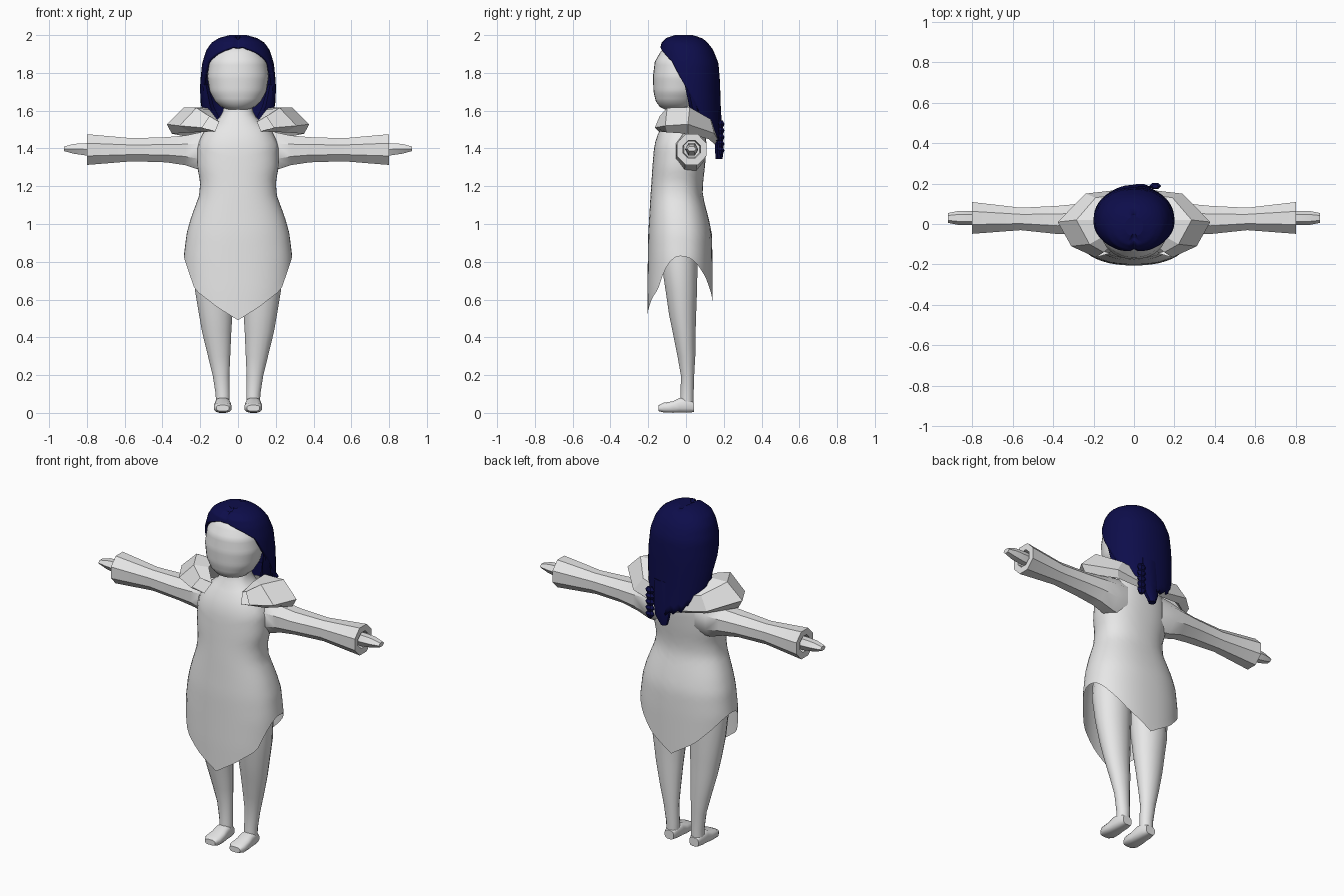
import bpy, bmesh, math

old = bpy.data.objects.get("Cube")
if old:
    bpy.data.objects.remove(old, do_unlink=True)


def material(name, color):
    m = bpy.data.materials.new(name)
    m.use_nodes = True
    m.diffuse_color = color
    bsdf = next(n for n in m.node_tree.nodes if n.type == 'BSDF_PRINCIPLED')
    bsdf.inputs["Base Color"].default_value = color
    bsdf.inputs["Roughness"].default_value = 0.8
    return m


GREY = material("pale grey", (0.8, 0.8, 0.8, 1))
NAVY = material("navy hair", (0.004, 0.004, 0.07, 1))


def lerp(table, t):
    """Interpolate rows of (key, values...) sorted by rising key."""
    if t <= table[0][0]:
        return table[0][1:]
    for a, b in zip(table, table[1:]):
        if t <= b[0]:
            f = (t - a[0]) / (b[0] - a[0])
            return [p + (q - p) * f for p, q in zip(a[1:], b[1:])]
    return table[-1][1:]


def oval(angle, n):
    """Point on a rounded square, angle 0 facing the front."""
    s, c = math.sin(angle), -math.cos(angle)
    return (math.copysign(abs(s) ** (2 / n), s), math.copysign(abs(c) ** (2 / n), c))


def skin(name, rows, mat, wrap=True, cap=True, close=False, smooth=40, mirror=False):
    """Join rows of points with quads."""
    bm = bmesh.new()
    vs = [[bm.verts.new(p) for p in row] for row in rows]
    n = len(vs[0])
    pairs = list(zip(vs, vs[1:])) + ([(vs[-1], vs[0])] if close else [])
    for a, b in pairs:
        for i in range(n if wrap else n - 1):
            j = (i + 1) % n
            bm.faces.new((a[i], a[j], b[j], b[i]))
    if cap:
        bm.faces.new(vs[0])
        bm.faces.new(vs[-1])
    bmesh.ops.recalc_face_normals(bm, faces=bm.faces)
    me = bpy.data.meshes.new(name)
    bm.to_mesh(me)
    bm.free()
    me.materials.append(mat)
    for p in me.polygons:
        p.use_smooth = smooth > 0
    if smooth:
        me.set_sharp_from_angle(angle=math.radians(smooth))
    ob = bpy.data.objects.new(name, me)
    bpy.context.collection.objects.link(ob)
    if mirror:
        ob.modifiers.new("mirror", 'MIRROR').use_clip = True
    return ob


def tube(name, axis, rings, sides, mat, n=2, **kw):
    """Loft rings of (position, centre u, centre v, radius u, radius v)."""
    rows = []
    for pos, cu, cv, ru, rv in rings:
        row = []
        for i in range(sides):
            u, v = oval(2 * math.pi * (i + 0.5) / sides, n)
            p = [cu + ru * u, cv + rv * v]
            p.insert("xyz".index(axis), pos)
            row.append(p)
        rows.append(row)
    return skin(name, rows, mat, **kw)


def drape(name, profile, hem, top, mat, columns=48, steps=18, n=2.3, power=1, cap=False):
    """Hang a sheet round a (z, half width, front y, back y) profile, cut at hem(angle)."""
    rows = []
    for k in range(steps + 1):
        row = []
        for i in range(columns):
            a = 2 * math.pi * i / columns
            z = top - (top - hem(a)) * (k / steps) ** power
            w, front, back = lerp(profile, z)
            u, v = oval(a, n)
            row.append((w * u, (front + back) / 2 + v * (back - front) / 2, z))
        rows.append(row)
    return skin(name, rows, mat, cap=cap)


# Head
drape("head", [(1.605, .05, -.11, .02), (1.615, .085, -.135, .04), (1.65, .122, -.16, .06),
               (1.7, .15, -.172, .09), (1.78, .163, -.175, .11), (1.86, .153, -.165, .11),
               (1.92, .12, -.13, .09), (1.96, .04, -.07, .04)],
      lambda a: 1.605, 1.96, GREY, columns=32, steps=24, n=2.1, cap=True)

# Dress with pointed front and back flaps
DRESS = [(.49, .27, -.205, .14), (.65, .285, -.205, .14), (.82, .288, -.202, .14),
         (.95, .272, -.2, .137), (1.03, .25, -.195, .12), (1.15, .206, -.188, .088),
         (1.22, .2, -.183, .09), (1.3, .215, -.178, .1), (1.42, .215, -.168, .11),
         (1.5, .175, -.14, .1), (1.56, .1, -.1, .08), (1.6, .078, -.08, .06), (1.66, .072, -.075, .055)]
FRONT_HEM = [(0, .49), (.4, .56), (.8, .65), (.97, .8), (1, .83)]
BACK_HEM = [(0, .57), (.5, .66), (.8, .75), (1, .83)]


def dress_hem(a):
    side = abs(oval(a, 2.3)[0])
    return lerp(FRONT_HEM if math.cos(a) > 0 else BACK_HEM, side)[0]


drape("dress", DRESS, dress_hem, 1.66, GREY, steps=26)

# Flared hollow sleeves and hands
tube("sleeves", "x", [(.12, .02, 1.39, .08, .12), (.2, .025, 1.385, .085, .108), (.28, .025, 1.39, .08, .085),
                      (.38, .02, 1.393, .075, .072), (.56, .025, 1.393, .06, .066), (.8, .03, 1.394, .085, .088),
                      (.8, .03, 1.395, .05, .05), (.7, .03, 1.395, .045, .045)],
     8, GREY, mirror=True)
tube("hands", "x", [(.69, .03, 1.395, .03, .033), (.8, .03, 1.395, .035, .038),
                    (.87, .03, 1.398, .034, .03), (.92, .03, 1.398, .024, .014)],
     6, GREY, smooth=20, mirror=True)

# Legs and feet
tube("legs", "z", [(.95, .12, -.03, .11, .1), (.8, .125, -.035, .115, .098), (.65, .125, -.025, .105, .085),
                   (.52, .118, -.018, .09, .073), (.43, .113, -.01, .079, .062), (.3, .1, .002, .06, .048),
                   (.2, .09, .008, .045, .036), (.1, .081, .006, .038, .035), (.03, .081, .004, .036, .036)],
     16, GREY, mirror=True)
tube("feet", "y", [(.042, .081, .03, .03, .026), (.01, .081, .04, .039, .04), (-.035, .081, .04, .042, .04),
                   (-.07, .081, .031, .046, .031), (-.12, .081, .028, .048, .026), (-.146, .081, .025, .034, .016)],
     12, GREY, n=3, mirror=True)

# Faceted shoulder cape, front to back centre
skin("shoulder_cape", [
    [(.1, -.1, 1.54), (.15, -.06, 1.605), (.16, .02, 1.615), (.1, .1, 1.56), (0, .12, 1.53)],
    [(.15, -.14, 1.57), (.22, -.1, 1.615), (.285, .02, 1.618), (.19, .13, 1.555), (0, .155, 1.51)],
    [(.19, -.165, 1.51), (.31, -.11, 1.52), (.377, .01, 1.528), (.24, .15, 1.48), (0, .178, 1.43)],
    [(.12, -.145, 1.49), (.25, -.1, 1.485), (.35, .01, 1.478), (.21, .12, 1.45), (0, .16, 1.415)]],
    GREY, wrap=False, cap=False, close=True, smooth=0, mirror=True)

# Long parted hair
HAIR = [(1.3, .15, -.1, .195), (1.4, .165, -.1, .195), (1.55, .19, -.12, .187), (1.65, .2, -.14, .183),
        (1.75, .2, -.155, .18), (1.85, .19, -.15, .172), (1.92, .168, -.14, .145), (1.96, .14, -.13, .115),
        (1.985, .1, -.105, .085), (2.0, .045, -.06, .035)]
HAIR_HEM = [(0, 1.945), (20, 1.925), (40, 1.9), (60, 1.86), (80, 1.76), (95, 1.66), (112, 1.54),
            (130, 1.5), (150, 1.44), (180, 1.41)]


def hair_hem(a):
    d = math.degrees(a)
    d = min(d, 360 - d)
    jag = 0.02 * (round(d / 7.5) % 2) if d > 110 else 0
    return lerp(HAIR_HEM, d)[0] + jag


hair = drape("hair", HAIR, hair_hem, 2.0, NAVY, steps=20, n=2.15, power=1.5)
# Close the crown and press in the parting
bm = bmesh.new()
bm.from_mesh(hair.data)
bm.verts.ensure_lookup_table()
bm.faces.new([bm.verts[i] for i in range(48)])
bmesh.ops.recalc_face_normals(bm, faces=bm.faces)
for v in bm.verts:
    if abs(v.co.x) < 0.012 and v.co.z > 1.93 and v.co.y < 0.05:
        v.co.z -= 0.015
        v.co.y += 0.01
bm.to_mesh(hair.data)
bm.free()
if hair.data.polygons[0].normal.dot(hair.data.polygons[0].center - hair.data.vertices[30].co) < -1:
    hair.data.flip_normals()
shell = hair.modifiers.new("thickness", 'SOLIDIFY')
shell.thickness = 0.025
shell.offset = -1

# Hanging locks
tube("front_locks", "z", [(1.74, .178, .02, .02, .03), (1.62, .16, .045, .035, .03),
                          (1.56, .125, .065, .03, .02), (1.525, .105, .07, .01, .012)],
     8, NAVY, mirror=True)
tube("back_lock", "z", [(1.6, .03, .17, .06, .016), (1.45, .03, .176, .055, .022),
                        (1.39, .03, .176, .045, .024), (1.345, .02, .175, .02, .02)],
     8, NAVY, smooth=30)

# Small braid at the back
for i in range(5):
    z = 1.53 - i * 0.035
    tube("braid_knot_%d" % (i + 1), "z", [(z + .018, .105, .186, .015, .01), (z, .105, .188, .03, .018),
                                         (z - .024, .105, .186, .012, .01)], 6, NAVY, smooth=0)
